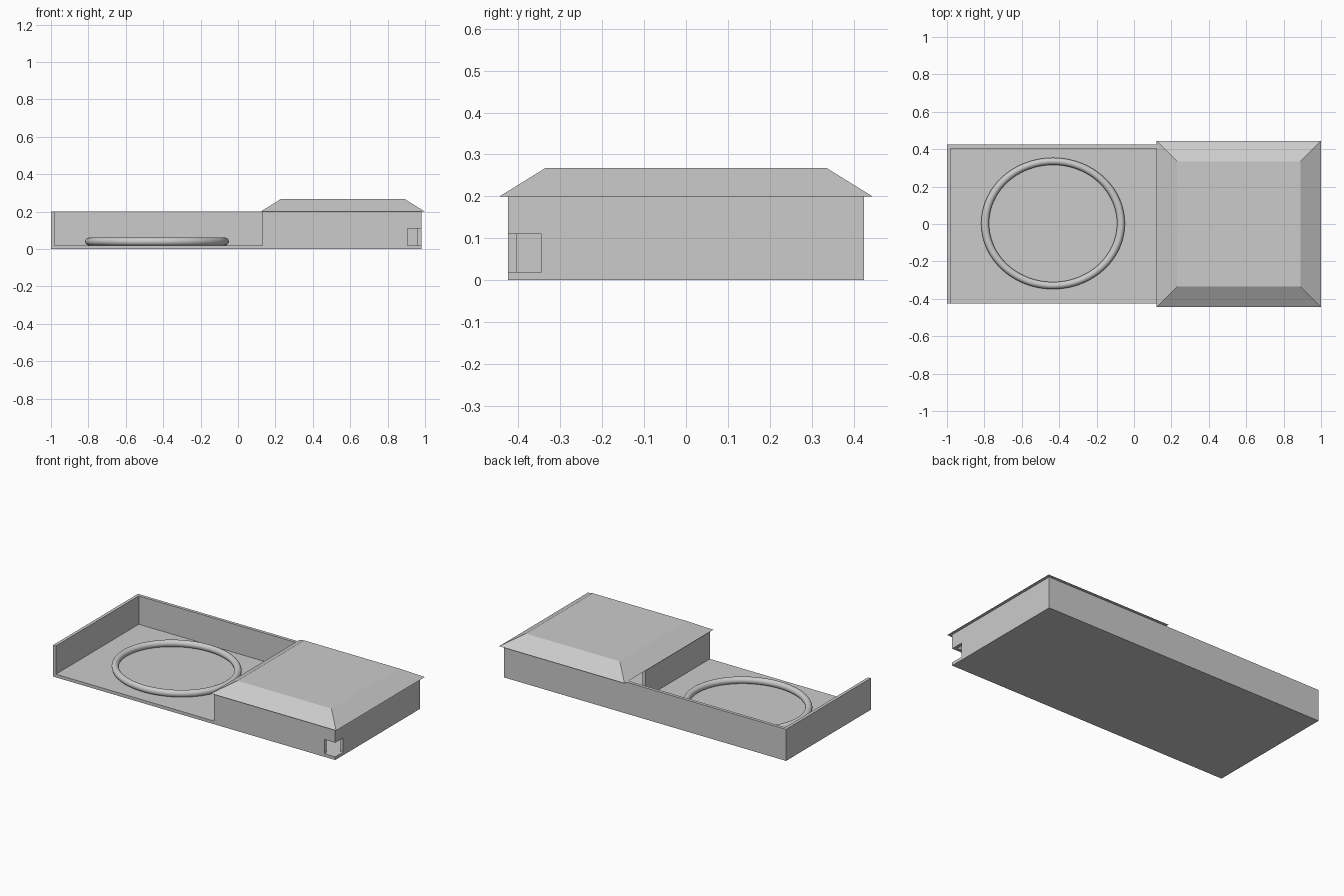
import bpy
import bmesh

cube = bpy.data.objects.get("Cube")
if cube:
    bpy.data.objects.remove(cube, do_unlink=True)

grey = bpy.data.materials.new("plain_grey")
grey.use_nodes = True
grey.diffuse_color = (0.6, 0.6, 0.6, 1)
grey.node_tree.nodes["Principled BSDF"].inputs["Base Color"].default_value = (0.6, 0.6, 0.6, 1)


def box(name, low, high, inset=0):
    """Box between two corners; inset narrows the top into a hipped shape."""
    bm = bmesh.new()
    bmesh.ops.create_cube(bm, size=1)
    for v in bm.verts:
        top = v.co.z > 0
        for i in range(3):
            side = 1 if v.co[i] > 0 else -1
            v.co[i] = high[i] if side > 0 else low[i]
            if top and i < 2:
                v.co[i] -= side * inset
    mesh = bpy.data.meshes.new(name)
    bm.to_mesh(mesh)
    bm.free()
    mesh.materials.append(grey)
    obj = bpy.data.objects.new(name, mesh)
    bpy.context.collection.objects.link(obj)
    return obj


def cut(target, low, high):
    """Subtract a box from the target and remove the cutter."""
    cutter = box("cutter", low, high)
    cutter.hide_render = True
    mod = target.modifiers.new("cut", "BOOLEAN")
    mod.operation = "DIFFERENCE"
    mod.solver = "EXACT"
    mod.object = cutter
    bpy.context.view_layer.objects.active = target
    bpy.ops.object.modifier_apply(modifier=mod.name)
    bpy.data.objects.remove(cutter, do_unlink=True)


# Tray with yard, hollow room, inner doorway and corner entrance
body = box("walled_base", (-1, -0.425, 0), (0.98, 0.425, 0.2))
cut(body, (-0.98, -0.5, 0.02), (0.13, 0.405, 0.3))
cut(body, (0.15, -0.405, 0.02), (0.96, 0.405, 0.3))
cut(body, (0.1, 0.22, 0.02), (0.2, 0.405, 0.3))
cut(body, (0.905, -0.5, 0.02), (1.1, -0.345, 0.11))

# Hipped roof with a flat top
box("roof", (0.12, -0.445, 0.2), (1, 0.445, 0.268), inset=0.11)

# Oval ring lying on the yard floor
bpy.ops.mesh.primitive_torus_add(
    major_radius=0.363, minor_radius=0.021, major_segments=96, minor_segments=20,
    location=(-0.433, 0.003, 0.04))
ring = bpy.context.object
ring.name = "yard_ring"
ring.scale = (1, 0.915, 1)
ring.data.materials.append(grey)
bpy.ops.object.shade_smooth()
